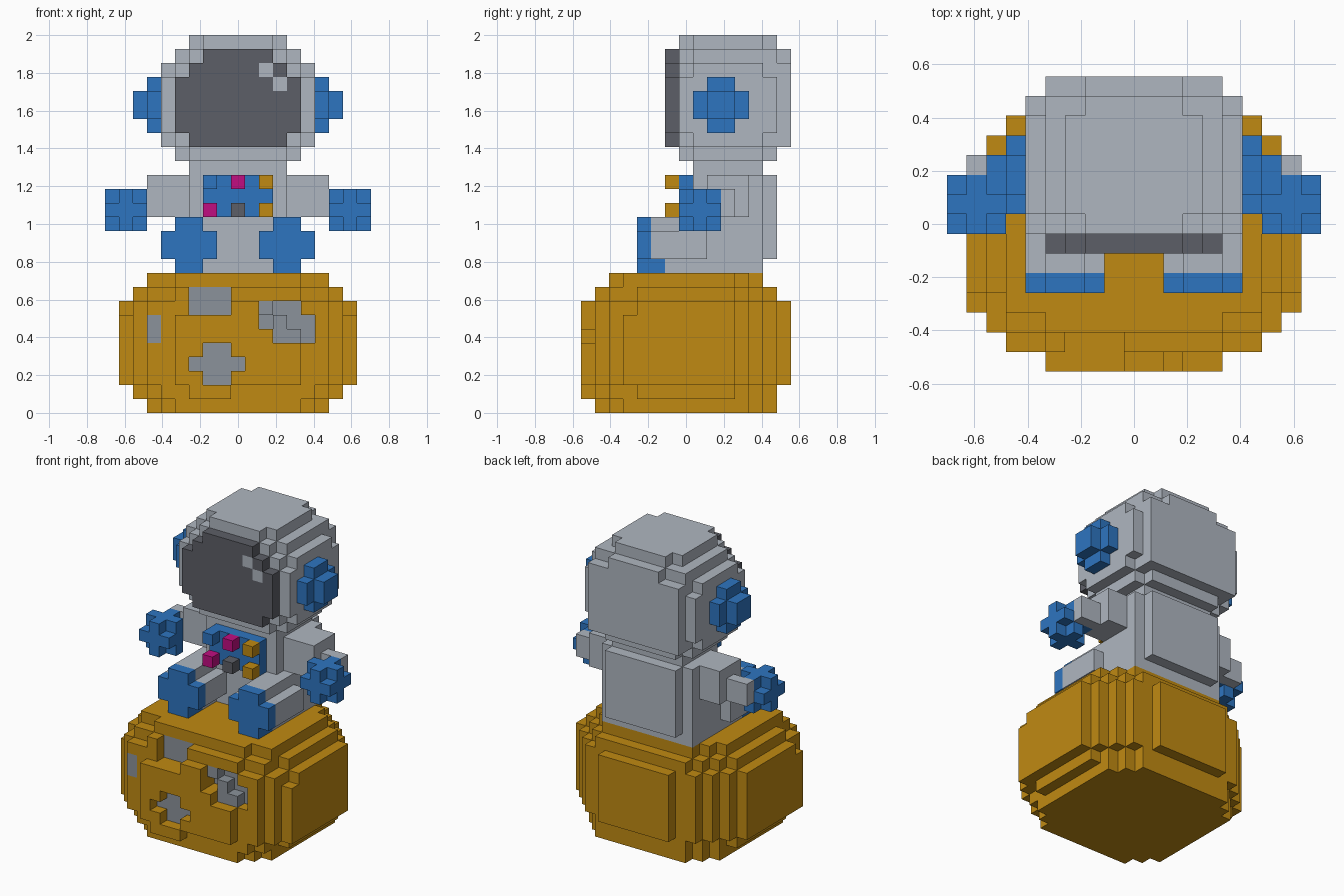
import bpy, bmesh

if "Cube" in bpy.data.objects:
    bpy.data.objects.remove(bpy.data.objects["Cube"])

UNIT = 2 / 27          # edge of one block
COLOURS = {
    "suit_grey": (0.43, 0.47, 0.53),
    "planet_gold": (0.53, 0.255, 0.006),
    "crater_grey": (0.26, 0.29, 0.325),
    "bright_blue": (0.027, 0.178, 0.53),
    "visor_dark": (0.108, 0.114, 0.135),
    "button_pink": (0.53, 0.004, 0.22),
}
mats = {}
for name, rgb in COLOURS.items():
    mats[name] = bpy.data.materials.new(name)
    mats[name].diffuse_color = (*rgb, 1)


def box(x0, x1, y0, y1, z0, z1):
    """Set of block cells, inclusive ranges."""
    return {(x, y, z) for x in range(x0, x1 + 1)
            for y in range(y0, y1 + 1) for z in range(z0, z1 + 1)}


def slab(z0, z1, rows):
    """Layers from (half width, first y, last y) rows."""
    return set().union(*[box(-w, w, a, b, z0, z1) for w, a, b in rows])


def mirror(cells):
    return {(-x, y, z) for x, y, z in cells}


parts = []     # (name, material, cells); earlier parts own shared cells


def part(name, mat, cells):
    taken = set().union(*[p[2] for p in parts]) if parts else set()
    parts.append((name, mat, cells - taken))


def pair(name, mat, cells):
    part("left_" + name, mat, cells)
    part("right_" + name, mat, mirror(cells))


# Craters: cells cut away from the planet and grey floors behind them
crater_a = box(-3, -1, -6, -6, 7, 8)
crater_b = (box(2, 4, -6, -6, 7, 7) | box(2, 5, -6, -6, 6, 6)
            | box(3, 5, -6, -6, 5, 5))
crater_d = box(-2, -1, -7, -7, 2, 4) | box(-3, 0, -7, -7, 3, 3)
bumps = {(2, -6, 7), (3, -6, 6), (3, -6, 5), (4, -6, 5)}


def shift(cells, dy):
    return {(x, y + dy, z) for x, y, z in cells}


holes = (crater_a | shift(crater_a, -1) | (crater_b - bumps)
         | shift(crater_b, -1) | crater_d)
part("craters", "crater_grey",
     shift(crater_a, 1) | shift(crater_b, 1) | bumps | shift(crater_d, 1)
     | box(-6, -6, -6, -6, 5, 6))

# Planet: stepped layers
planet = slab(2, 7, [(8, -3, 3), (7, -5, 4), (6, -6, 5), (5, -6, 6)])
planet |= slab(2, 6, [(8, -4, 3), (4, -7, -7)])
planet |= slab(2, 7, [(3, 7, 7)])
planet |= box(0, 1, -7, -7, 7, 7) | box(-3, -1, -7, -7, 1, 1)
planet |= slab(1, 1, [(7, -3, 3), (6, -5, 4), (5, -6, 5), (4, -6, 6)])
planet |= slab(8, 8, [(7, -3, 3), (6, -5, 4), (5, -5, 5), (4, -6, 6)])
planet |= slab(0, 0, [(6, -4, 4), (5, -5, 5), (4, -6, 6)])
planet |= slab(9, 9, [(6, -4, 3), (5, -4, 4), (4, -5, 5)])
part("planet", "planet_gold", planet - holes)

# Chest panel and its buttons
part("chest_panel", "bright_blue", box(-2, 2, 0, 0, 14, 16) | {(-2, -1, 16)})
part("pink_buttons", "button_pink", {(0, -1, 16), (-2, -1, 14)})
part("gold_buttons", "planet_gold", {(2, -1, 16), (2, -1, 14)})
part("dark_button", "visor_dark", {(0, -1, 14)})

# Boots and legs share a plus-shaped section


def leg_section(y0, y1):
    return box(3, 4, y0, y1, 10, 13) | box(2, 5, y0, y1, 11, 12)


pair("boot", "bright_blue", leg_section(-3, -3) | box(3, 4, -2, -2, 10, 10))
pair("leg", "suit_grey", leg_section(-2, 1))

# Torso and neck
torso = slab(10, 16, [(4, 2, 5), (3, 1, 5)]) | slab(11, 16, [(3, 6, 6)])
part("torso", "suit_grey", torso)
part("neck", "suit_grey", slab(17, 17, [(3, 1, 5)]))

# Hands (cubes without corners) and arms
corners = {(x, y, z) for x in (7, 9) for y in (0, 2) for z in (13, 15)}
pair("hand", "bright_blue", box(7, 9, 0, 2, 13, 15) - corners)
pair("arm", "suit_grey", box(4, 6, 2, 4, 14, 16) | box(7, 8, 3, 3, 14, 15))

# Helmet
helmet = slab(19, 24, [(5, 1, 5), (4, 0, 7)]) | slab(20, 23, [(5, 0, 6)])
helmet |= slab(25, 25, [(4, 1, 6), (3, 0, 6), (2, 7, 7)])
helmet |= slab(26, 26, [(3, 1, 5), (2, 0, 6)])
helmet |= slab(18, 18, [(4, 1, 5), (3, 0, 6)])
part("helmet", "suit_grey", helmet)

# Visor with two glints
part("visor_glint", "suit_grey", {(2, -1, 24), (3, -1, 23)})
part("visor", "visor_dark", slab(20, 23, [(4, -1, -1)])
     | slab(19, 24, [(3, -1, -1)]) | slab(25, 25, [(2, -1, -1)]))

# Ear pieces
pair("ear_piece", "bright_blue", box(6, 6, 1, 4, 21, 22)
     | box(6, 6, 2, 3, 20, 23) | box(7, 7, 2, 3, 21, 22))

# Turn each cell set into a mesh of its exposed block faces
solid = set().union(*[p[2] for p in parts])


def build(name, mat, cells):
    bm = bmesh.new()
    verts = {}

    def vert(p):
        if p not in verts:
            x, y, z = p
            verts[p] = bm.verts.new(((x - .5) * UNIT, (y - .5) * UNIT, z * UNIT))
        return verts[p]

    for cell in sorted(cells):
        for axis in range(3):
            for side in (0, 1):
                near = list(cell)
                near[axis] += 2 * side - 1
                if tuple(near) in solid:
                    continue
                u, v = (axis + 1) % 3, (axis + 2) % 3
                ring = []
                for du, dv in ((0, 0), (1, 0), (1, 1), (0, 1)):
                    p = list(cell)
                    p[axis] += side
                    p[u] += du
                    p[v] += dv
                    ring.append(vert(tuple(p)))
                bm.faces.new(ring if side else ring[::-1])
    # Merge coplanar block faces
    bmesh.ops.dissolve_limit(bm, angle_limit=0.01, verts=bm.verts[:],
                             edges=bm.edges[:])
    mesh = bpy.data.meshes.new(name)
    bm.to_mesh(mesh)
    bm.free()
    mesh.materials.append(mats[mat])
    bpy.context.collection.objects.link(bpy.data.objects.new(name, mesh))


for p in parts:
    build(*p)

for m in bpy.data.materials:
    if m.users and not m.is_grease_pencil:
        m.use_nodes = True
        m.node_tree.nodes["Principled BSDF"].inputs["Base Color"].default_value = m.diffuse_color
